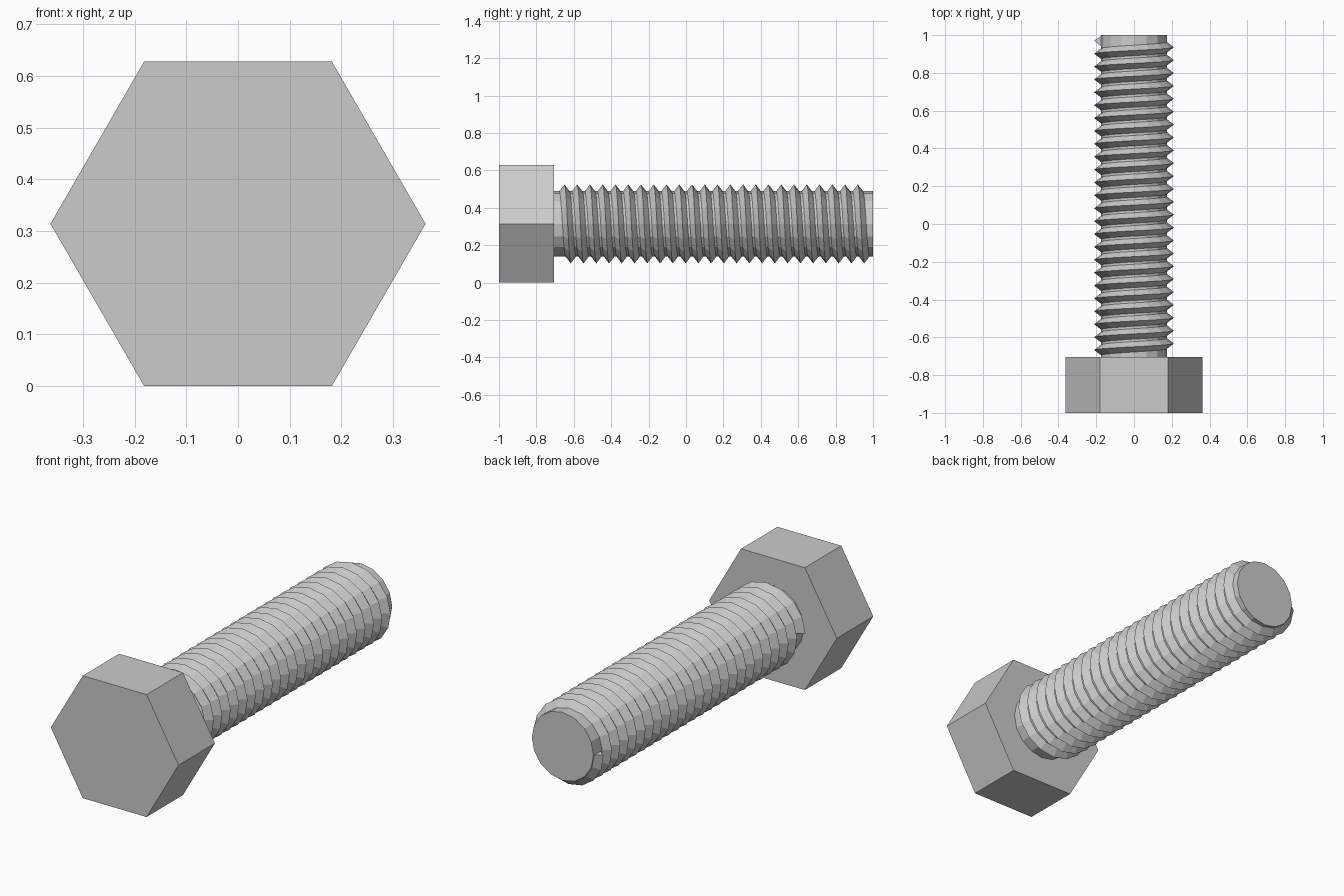
import bpy, bmesh
from math import cos, sin, pi, radians
from mathutils import Matrix

if "Cube" in bpy.data.objects:
    bpy.data.objects.remove(bpy.data.objects["Cube"])

HEAD_R = 0.3625
AXIS_Z = HEAD_R * cos(pi / 6)
CORE_R, CREST_R = 0.175, 0.211
SEG, TURNS = 16, 24
THREAD_START, THREAD_END = -0.667, 0.97


def finish(bm, name):
    bmesh.ops.recalc_face_normals(bm, faces=bm.faces)
    mesh = bpy.data.meshes.new(name)
    bm.to_mesh(mesh)
    bm.free()
    ob = bpy.data.objects.new(name, mesh)
    bpy.context.collection.objects.link(ob)
    return ob


def prism(name, sides, radius, y0, y1, turn=0.0):
    # Prism lying along y, first corner towards +x
    bm = bmesh.new()
    m = (Matrix.Translation((0, (y0 + y1) / 2, AXIS_Z))
         @ Matrix.Rotation(radians(90), 4, 'X') @ Matrix.Rotation(turn, 4, 'Z'))
    bmesh.ops.create_cone(bm, cap_ends=True, segments=sides, radius1=radius,
                          radius2=radius, depth=y1 - y0, matrix=m)
    # Make sure a corner sits on the x axis
    return finish(bm, name)


def hex_head(name, y0, y1):
    # Hexagon with flats on top and bottom, extruded along y
    bm = bmesh.new()
    face = bm.faces.new([bm.verts.new((HEAD_R * cos(i * pi / 3), y0,
                                       AXIS_Z + HEAD_R * sin(i * pi / 3)))
                         for i in range(6)])
    ext = bmesh.ops.extrude_face_region(bm, geom=[face], use_keep_orig=True)
    verts = [v for v in ext["geom"] if isinstance(v, bmesh.types.BMVert)]
    bmesh.ops.translate(bm, verts=verts, vec=(0, y1 - y0, 0))
    return finish(bm, name)


def helix_thread(name):
    # Triangular ridge swept along a right-handed helix, starting at -x
    bm = bmesh.new()
    steps = SEG * TURNS
    profile = [(0.168, -0.033), (CREST_R, 0.0), (0.168, 0.033)]
    rings = []
    for i in range(steps + 1):
        a = pi - 2 * pi * i / SEG
        y = THREAD_START + (THREAD_END - THREAD_START) * i / steps
        rings.append([bm.verts.new((r * cos(a), min(y + dy, 0.999),
                                    AXIS_Z + r * sin(a))) for r, dy in profile])
    for a, b in zip(rings, rings[1:]):
        for j in range(3):
            k = (j + 1) % 3
            bm.faces.new((a[j], a[k], b[k], b[j]))
    bm.faces.new(rings[0])
    bm.faces.new(rings[-1])
    return finish(bm, name)


# Hexagonal head, shaft core and screw thread
hex_head("bolt_head", -1.0, -0.705)
prism("shaft_core", SEG, CORE_R, -0.72, 1.0)
helix_thread("screw_thread")
